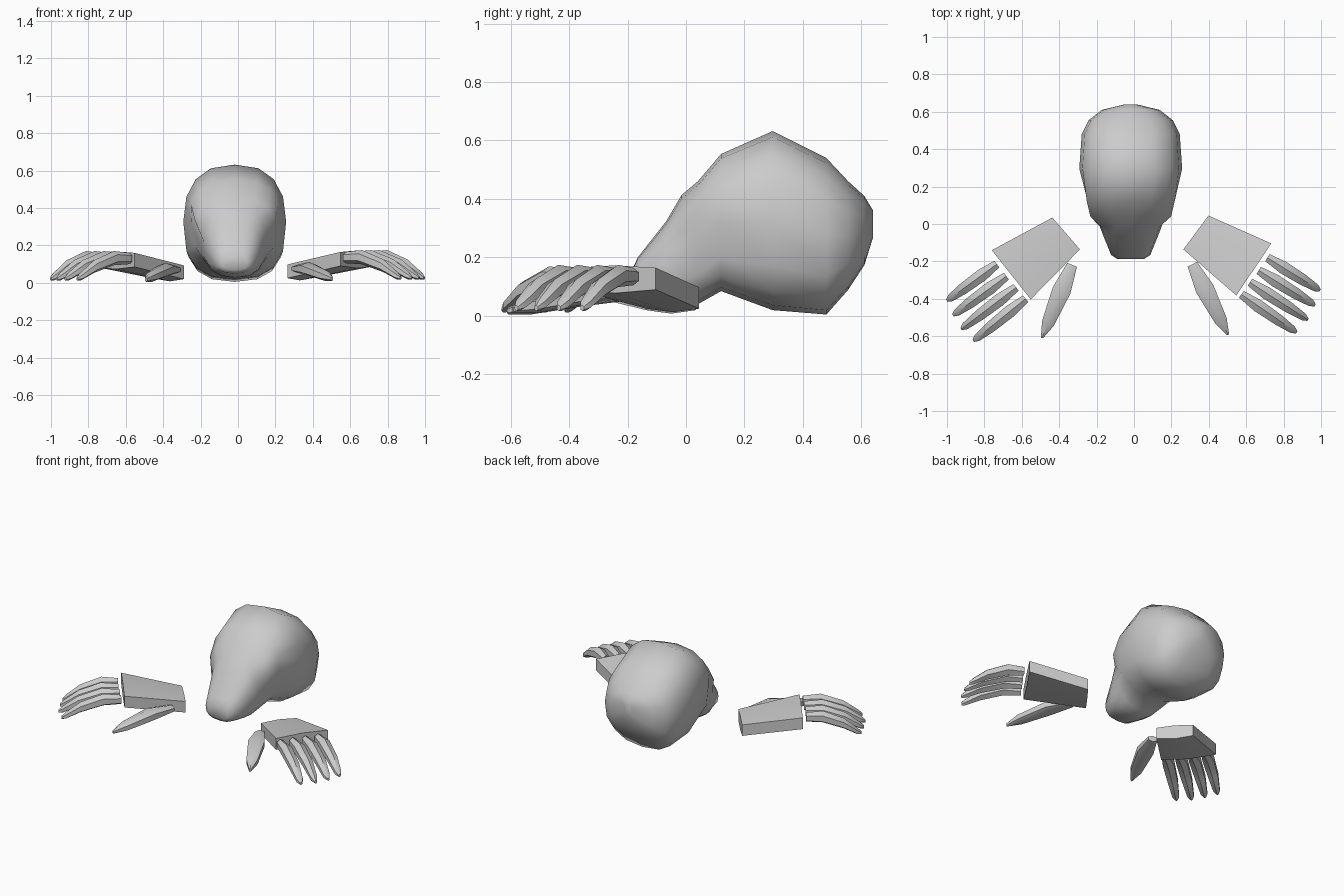
import bpy, bmesh, math
from mathutils import Vector, Matrix

if "Cube" in bpy.data.objects:
    bpy.data.objects.remove(bpy.data.objects["Cube"])

grey = bpy.data.materials.new("plain_grey")
grey.use_nodes = True
grey.diffuse_color = (0.6, 0.6, 0.6, 1)
grey.node_tree.nodes["Principled BSDF"].inputs["Base Color"].default_value = grey.diffuse_color


def loft(name, rings, angle, place=lambda p: p):
    """Skin a list of equal rings, close both ends and smooth it."""
    bm = bmesh.new()
    rows = [[bm.verts.new(place(Vector(p))) for p in ring] for ring in rings]
    n = len(rows[0])
    for a, b in zip(rows, rows[1:]):
        for i in range(n):
            j = (i + 1) % n
            bm.faces.new((a[i], a[j], b[j], b[i]))
    bm.faces.new(rows[0])
    bm.faces.new(rows[-1])
    bmesh.ops.recalc_face_normals(bm, faces=bm.faces)
    mesh = bpy.data.meshes.new(name)
    bm.to_mesh(mesh)
    bm.free()
    mesh.materials.append(grey)
    obj = bpy.data.objects.new(name, mesh)
    bpy.context.collection.objects.link(obj)
    bpy.ops.object.select_all(action='DESELECT')
    bpy.context.view_layer.objects.active = obj
    obj.select_set(True)
    bpy.ops.object.shade_smooth_by_angle(angle=math.radians(angle))


def power(v, e):
    return math.copysign(abs(v) ** e, v)


# Head: sections along y as (y, bottom, top, half width, brow widening)
sections = [
    (-0.188, 0.07, 0.15, 0.07, 0), (-0.165, 0.05, 0.20, 0.105, 0),
    (-0.067, 0.03, 0.325, 0.145, 0), (-0.015, 0.025, 0.414, 0.165, 0),
    (0.04, 0.04, 0.46, 0.18, 0.05), (0.12, 0.085, 0.554, 0.23, 0.02),
    (0.296, 0.02, 0.632, 0.275, 0), (0.48, 0.005, 0.54, 0.262, 0),
    (0.555, 0.09, 0.46, 0.225, 0), (0.61, 0.174, 0.41, 0.155, 0),
    (0.64, 0.27, 0.36, 0.03, 0)]
head = []
for y, low, top, width, brow in sections:
    ring = []
    for i in range(16):
        a = math.tau * i / 16
        s, c = math.sin(a), math.cos(a)
        w = width + (brow if c > 0.3 else 0)
        ring.append((-0.0175 + w * power(s, 0.8), y,
                     (low + top) / 2 + (top - low) / 2 * power(c, 0.85 if c > 0 else 0.7)))
    head.append(ring)
loft("head", head, 80)


def left_place(p):
    return p


def right_place(p):
    # Mirrored across the body and turned slightly at the wrist
    pivot = Vector((0.264, -0.136, 0))
    q = Matrix.Rotation(math.radians(-4.4), 3, 'Z') @ (p - pivot) + pivot
    return Vector((-0.025 - q.x, q.y, q.z - 0.005))


def digit(name, base, tip, stations, place):
    """Arched tapered digit; stations are (fraction, height, half width, half depth)."""
    base, tip = Vector(base), Vector(tip)
    side = Vector((base.y - tip.y, tip.x - base.x)).normalized()
    rings = []
    for t, z, w, h in stations:
        c = base.lerp(tip, t)
        ring = []
        for i in range(6):
            a = math.tau * i / 6 + math.pi / 6
            o = side * (w * math.cos(a) / 0.866)
            ring.append((c.x + o.x, c.y + o.y, z + h * math.sin(a)))
        rings.append(ring)
    loft(name, rings, 45, place)


finger_shape = [(0, 0.135, 0.022, 0.03), (0.3, 0.137, 0.034, 0.038),
                (0.68, 0.092, 0.03, 0.034), (0.93, 0.04, 0.02, 0.022), (1, 0.027, 0.007, 0.01)]
thumb_shape = [(0, 0.075, 0.028, 0.02), (0.35, 0.075, 0.05, 0.037),
               (0.8, 0.04, 0.034, 0.03), (1, 0.022, 0.006, 0.012)]
fingers = {"little": ((0.713, -0.18), (0.995, -0.355)), "ring": ((0.667, -0.248), (0.968, -0.435)),
           "middle": ((0.62, -0.312), (0.93, -0.512)), "index": ((0.574, -0.376), (0.87, -0.58))}

# Palm: wrist edge and knuckle edge, as (inner, outer, bottom, top)
palm_edges = [((0.264, -0.136), (0.398, 0.045), 0.025, 0.098),
              ((0.547, -0.382), (0.734, -0.104), 0.09, 0.165)]
palm = []
for inner, outer, low, top in palm_edges:
    inner, outer = Vector(inner), Vector(outer)
    ring = []
    for t, z in ((0, low), (0, top), (0.5, top + 0.008), (1, top), (1, low), (0.5, low - 0.012)):
        ring.append((*inner.lerp(outer, t), z))
    palm.append(ring)

for label, place in (("left", left_place), ("right", right_place)):
    loft(label + "_palm", palm, 40, place)
    for finger, (base, tip) in fingers.items():
        digit(f"{label}_{finger}_finger", base, tip, finger_shape, place)
    digit(label + "_thumb", (0.312, -0.215), (0.503, -0.592), thumb_shape, place)
